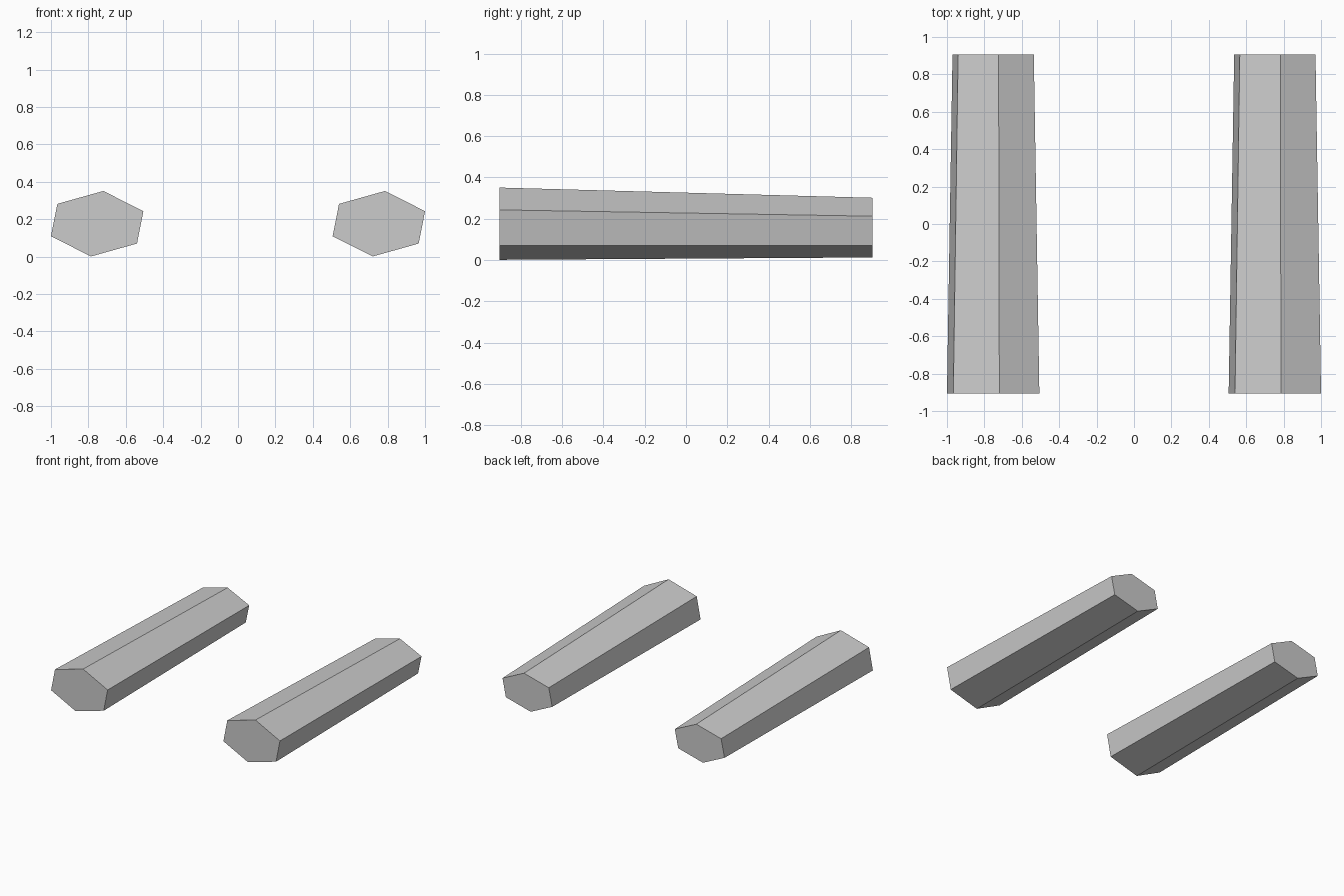
import bpy
import bmesh

cube = bpy.data.objects.get("Cube")
if cube:
    bpy.data.objects.remove(cube, do_unlink=True)

# Plain grey material
GREY = (0.6, 0.6, 0.6, 1.0)
grey = bpy.data.materials.new("light grey")
grey.use_nodes = True
grey.diffuse_color = GREY
grey.node_tree.nodes["Principled BSDF"].inputs["Base Color"].default_value = GREY

# Half of the tilted hexagon; the other half is its point reflection
HALF = [(0.033, 0.175), (0.247, 0.067), (0.213, -0.106)]
SECTION = HALF + [(-x, -z) for x, z in HALF]
HALF_LENGTH = 0.905
# Each end: y, centre height, width scale, height scale
ENDS = [(-HALF_LENGTH, 0.176, 1.0, 1.0), (HALF_LENGTH, 0.157, 0.88, 0.826)]


def tapered_bar(name, centre_x):
    """Hexagonal bar, lofted from a larger front end to a smaller back end."""
    bm = bmesh.new()
    front, back = [
        [bm.verts.new((x * sx, y, zc + z * sz)) for x, z in SECTION]
        for y, zc, sx, sz in ENDS
    ]
    count = len(SECTION)
    bm.faces.new(front)
    bm.faces.new(back[::-1])
    for i in range(count):
        j = (i + 1) % count
        bm.faces.new((front[i], back[i], back[j], front[j]))
    bmesh.ops.recalc_face_normals(bm, faces=bm.faces)
    mesh = bpy.data.meshes.new(name)
    bm.to_mesh(mesh)
    bm.free()
    mesh.materials.append(grey)
    bar = bpy.data.objects.new(name, mesh)
    bar.location.x = centre_x
    bpy.context.collection.objects.link(bar)


# Two identical parallel bars
tapered_bar("left_bar", 0.753)
tapered_bar("right_bar", -0.753)
